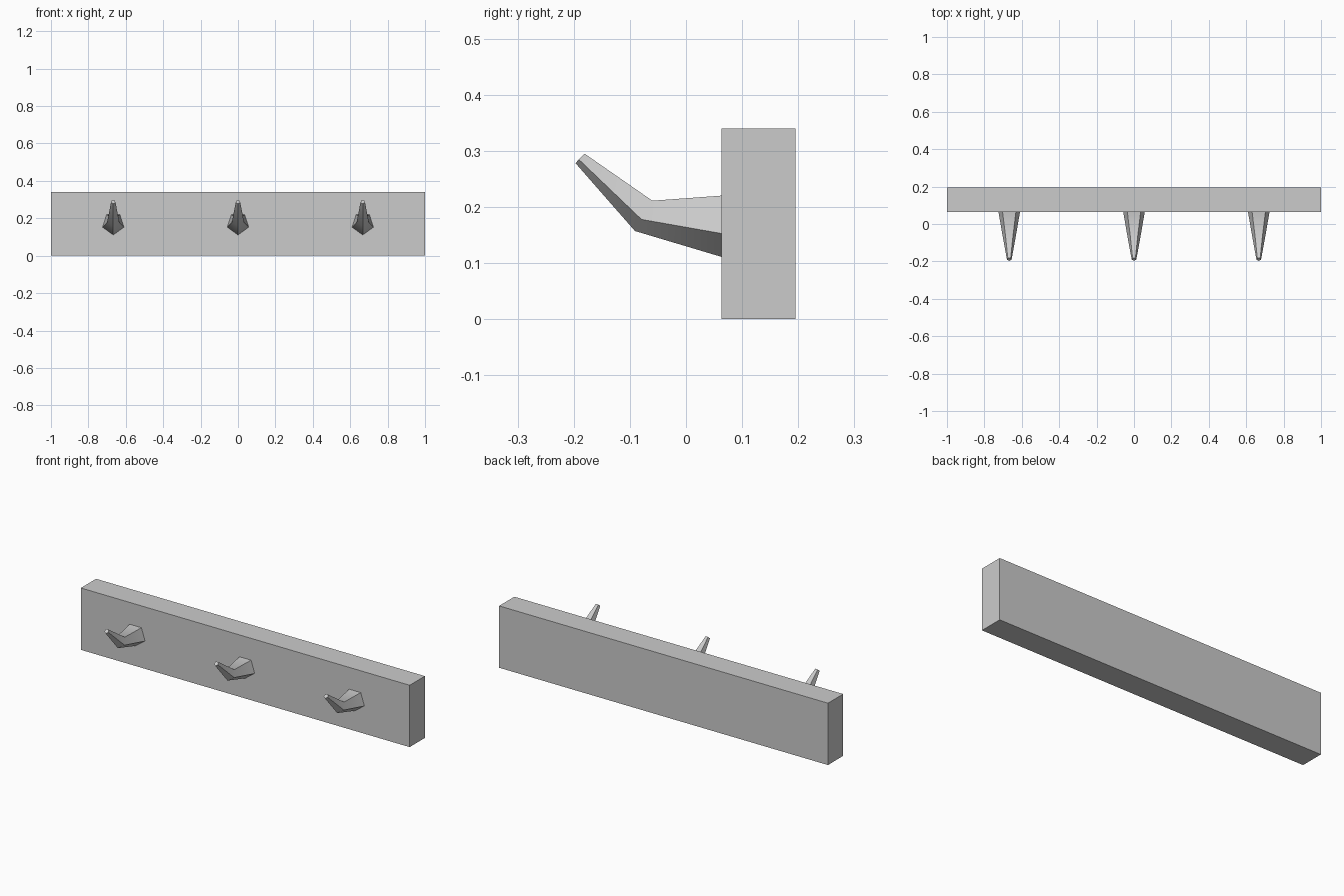
import bpy, bmesh, math
from mathutils import Vector

cube = bpy.data.objects.get("Cube")
if cube:
    bpy.data.objects.remove(cube, do_unlink=True)

grey = bpy.data.materials.new("plain grey")
grey.use_nodes = True
grey.diffuse_color = (0.6, 0.6, 0.6, 1)
grey.node_tree.nodes["Principled BSDF"].inputs["Base Color"].default_value = (0.6, 0.6, 0.6, 1)

BOARD_FRONT, BOARD_BACK, HEIGHT = 0.063, 0.195, 0.34
SIDES = 5
SPAN = 1 + math.cos(math.pi / SIDES)  # pentagon height for unit radius


def add_object(name, bm, x=0):
    bmesh.ops.recalc_face_normals(bm, faces=bm.faces)
    mesh = bpy.data.meshes.new(name)
    bm.to_mesh(mesh)
    bm.free()
    mesh.materials.append(grey)
    obj = bpy.data.objects.new(name, mesh)
    obj.location.x = x
    bpy.context.collection.objects.link(obj)
    return obj


def pentagon(bm, low, high):
    """Regular pentagon, corner at low and flat edge through high (y, z)."""
    low, high = Vector((0, *low)), Vector((0, *high))
    radius = (high - low).length / SPAN
    ring = []
    for i in range(SIDES):
        a = math.tau * i / SIDES
        p = low.lerp(high, (1 - math.cos(a)) / SPAN)
        p.x = radius * math.sin(a)
        ring.append(bm.verts.new(p))
    return ring


# Backing board
bm = bmesh.new()
bmesh.ops.create_cube(bm, size=1)
bmesh.ops.scale(bm, vec=(2, BOARD_BACK - BOARD_FRONT, HEIGHT), verts=bm.verts)
bmesh.ops.translate(bm, vec=(0, (BOARD_FRONT + BOARD_BACK) / 2, HEIGHT / 2), verts=bm.verts)
add_object("backing_board", bm)

# Bent, tapering pegs: base, elbow and tip sections
sections = [
    ((BOARD_FRONT, 0.111), (BOARD_FRONT, 0.22)),
    ((-0.091, 0.157), (-0.06, 0.211)),
    ((-0.197, 0.278), (-0.181, 0.295)),
]
for name, x in (("right_peg", -0.667), ("middle_peg", 0), ("left_peg", 0.667)):
    bm = bmesh.new()
    rings = [pentagon(bm, low, high) for low, high in sections]
    for a, b in zip(rings, rings[1:]):
        for i in range(SIDES):
            j = (i + 1) % SIDES
            bm.faces.new((a[i], a[j], b[j], b[i]))
    bm.faces.new(rings[0])
    bm.faces.new(rings[-1])
    peg = add_object(name, bm, x)
    bpy.ops.object.select_all(action="DESELECT")
    peg.select_set(True)
    bpy.context.view_layer.objects.active = peg
    bpy.ops.object.shade_smooth_by_angle(angle=math.radians(50))
